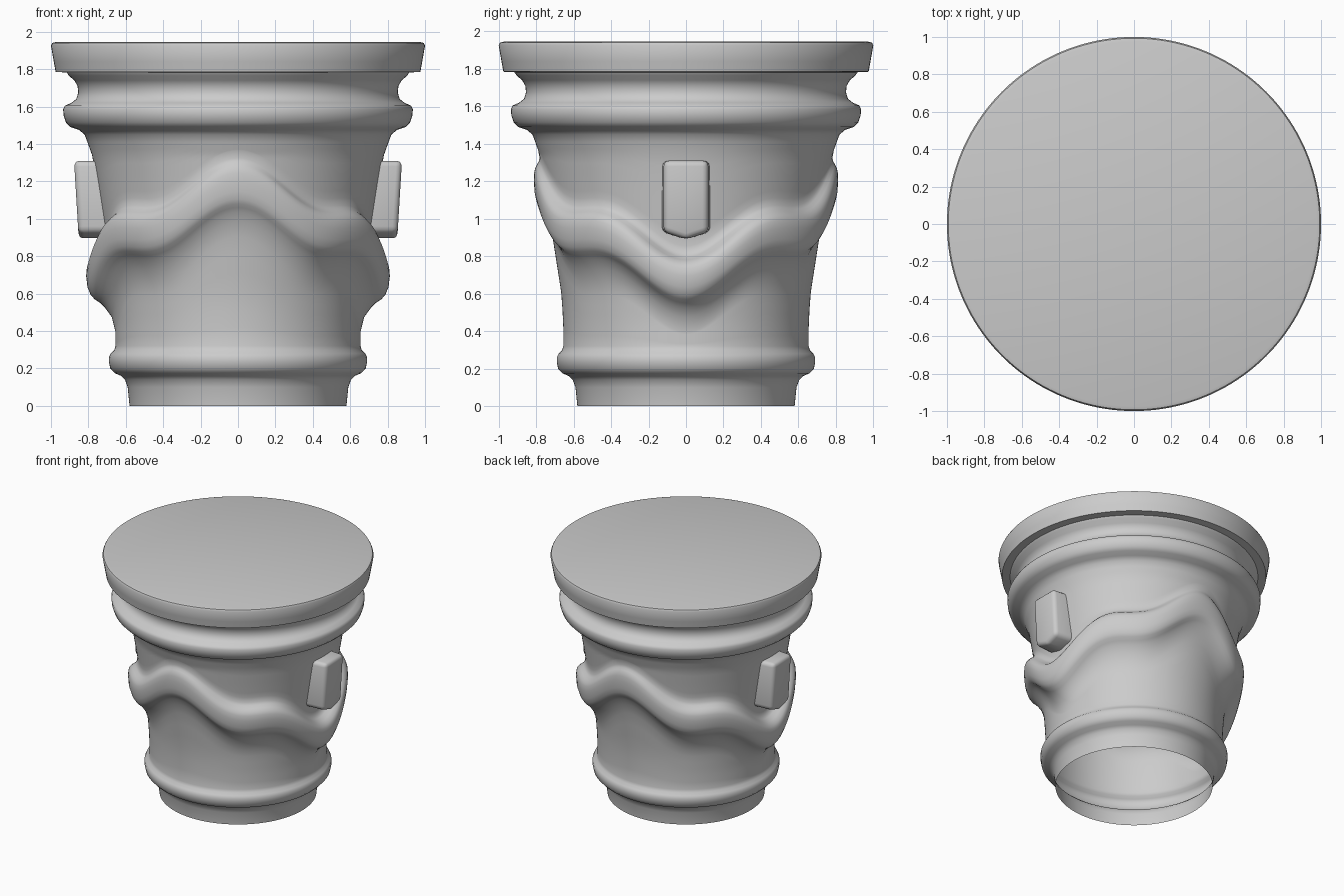
import bpy, bmesh
from math import sin, cos, pi

if "Cube" in bpy.data.objects:
    bpy.data.objects.remove(bpy.data.objects["Cube"])

N = 160
# fixed mouldings below and above the wavy waist: (radius, z)
FOOT = [(.58, 0), (.59, .10), (.605, .14), (.625, .16), (.66, .175), (.683, .20),
        (.69, .235), (.69, .26), (.68, .28), (.662, .297), (.655, .32)]
RIM = [(.805, 1.41), (.82, 1.45), (.85, 1.475), (.895, 1.49), (.92, 1.515), (.932, 1.55),
       (.935, 1.585), (.925, 1.605), (.89, 1.62), (.865, 1.64), (.854, 1.675),
       (.858, 1.71), (.875, 1.74), (.905, 1.765), (.915, 1.782), (.975, 1.785),
       (.985, 1.84), (1.0, 1.925), (.993, 1.94), (.975, 1.945)]
# waist radius by height, and garland section: (height offset, blend to outer radius)
WAIST = [(.32, .655), (.45, .655), (.6, .665), (.9, .712), (1.2, .757), (1.34, .78), (1.41, .805)]
BAND = [(-.28, 0), (-.2, .12), (-.15, .34), (-.125, .5), (-.105, .7), (-.08, .84),
        (-.04, .95), (.02, 1), (.06, .97), (.085, .85), (.105, .6), (.12, .32),
        (.14, .12), (.18, 0)]
OUTER = .812


def waist(z):
    for (z0, r0), (z1, r1) in zip(WAIST, WAIST[1:]):
        if z <= z1:
            return r0 + (r1 - r0) * (z - z0) / (z1 - z0)
    return WAIST[-1][1]


def wave(a):
    return .93 - .187 * cos(2 * a) - .068 * cos(6 * a)


def column(a):
    """Full profile at one angle, following the wave."""
    w = wave(a)
    pts = list(FOOT)
    lo, hi = w + BAND[0][0], w + BAND[-1][0]
    for i in range(1, 6):
        z = .32 + (lo - .32) * i / 6
        pts.append((waist(z), z))
    for dz, t in BAND:
        r = waist(w + dz)
        pts.append((r + (OUTER - r) * t, w + dz))
    for i in range(1, 8):
        z = hi + (1.41 - hi) * i / 8
        pts.append((waist(z), z))
    return pts + RIM


def finish(name, bm, angle):
    me = bpy.data.meshes.new(name)
    bm.to_mesh(me)
    bm.free()
    ob = bpy.data.objects.new(name, me)
    bpy.context.collection.objects.link(ob)
    bpy.ops.object.select_all(action='DESELECT')
    ob.select_set(True)
    bpy.context.view_layer.objects.active = ob
    bpy.ops.object.shade_smooth_by_angle(angle=angle)
    return ob


# pedestal shell: open underneath, closed flat top
bm = bmesh.new()
cols = []
for i in range(N):
    a = 2 * pi * i / N
    cols.append([bm.verts.new((r * cos(a), r * sin(a), z)) for r, z in column(a)])
for i in range(N):
    c, d = cols[i], cols[(i + 1) % N]
    for j in range(len(c) - 1):
        bm.faces.new((c[j], d[j], d[j + 1], c[j + 1]))
bm.faces.new([c[-1] for c in cols])
finish("pedestal_body", bm, .75)

# raised tabs on both sides, with a blunt pointed lower end
OUTLINE = [(-.13, 1.31), (-.13, .93), (0, .89), (.13, .93), (.13, 1.31)]
for side, name in ((1, "right_tab"), (-1, "left_tab")):
    bm = bmesh.new()
    back = [bm.verts.new((side * .70, y, z)) for y, z in OUTLINE]
    front = [bm.verts.new((side * (.852 + .06 * (z - .9)), y * .9, z)) for y, z in OUTLINE]
    face = bm.faces.new(front)
    n = len(OUTLINE)
    for i in range(n):
        k = (i + 1) % n
        bm.faces.new((back[i], back[k], front[k], front[i]))
    bmesh.ops.recalc_face_normals(bm, faces=bm.faces)
    if face.normal.x * side < 0:
        bmesh.ops.reverse_faces(bm, faces=bm.faces)
    edges = [e for e in bm.edges if not e.is_boundary]
    bmesh.ops.bevel(bm, geom=edges, offset=.03, segments=3, profile=.5, affect='EDGES')
    finish(name, bm, .8)
